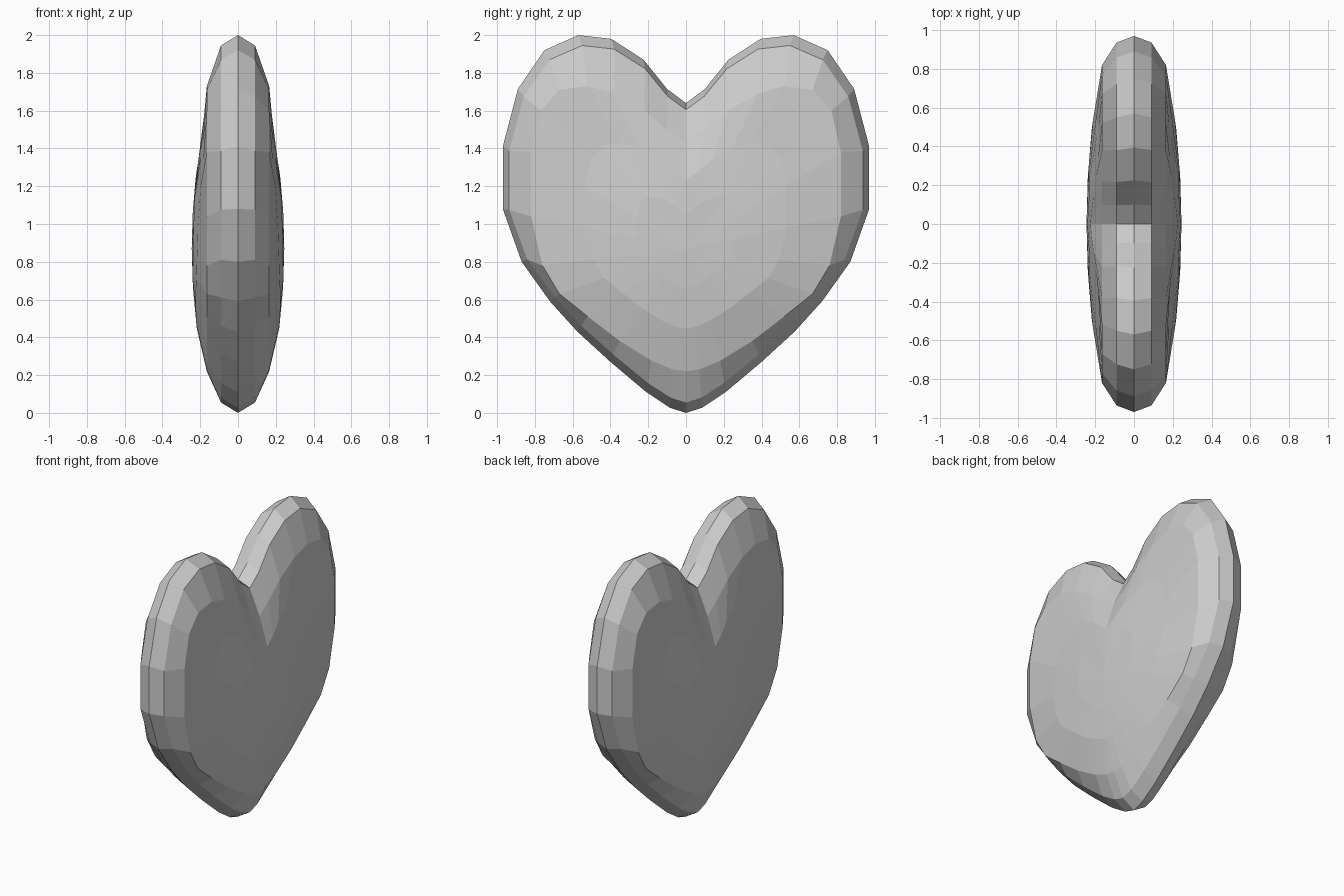
import bpy, bmesh

if "Cube" in bpy.data.objects:
    bpy.data.objects.remove(bpy.data.objects["Cube"])

# Half outlines (y, z) from the notch round to the bottom tip
RIM = [(0, 1.64), (.10, 1.715), (.225, 1.87), (.395, 1.98), (.57, 2.0), (.75, 1.92),
       (.89, 1.715), (.97, 1.41), (.97, 1.08), (.87, .80), (.72, .59), (.575, .43),
       (.40, .27), (.21, .11), (.085, .027), (0, 0)]
SHOULDER = [(0, 1.43), (.10, 1.50), (.22, 1.60), (.38, 1.69), (.52, 1.73), (.67, 1.71),
            (.77, 1.60), (.82, 1.38), (.82, 1.04), (.76, .78), (.67, .63), (.52, .51),
            (.35, .38), (.18, .275), (.07, .23), (0, .22)]
MID_Z = .87


def full(half):
    """Mirror a half outline across y = 0 into a closed loop."""
    return half + [(-y, z) for y, z in half[-2:0:-1]]


def bulge(y, z):
    """Thickness of the domed face."""
    return .245 - .11 * y * y - .15 * (z - MID_Z) ** 2


bm = bmesh.new()


def ring(points):
    return [bm.verts.new(p) for p in points]


def bridge(a, b):
    for i in range(len(a)):
        j = (i + 1) % len(a)
        bm.faces.new((a[i], a[j], b[j], b[i]))


# Shared rim, then bevel, shoulder and dome rings on each side
rim = ring([(0, y, z) for y, z in full(RIM)])
shoulder = full(SHOULDER)
for side in (-1, 1):
    rings = [rim]
    rings.append(ring([(side * .09, y * .965, 1 + (z - 1) * .945) for y, z in full(RIM)]))
    rings.append(ring([(side * .165, y, z) for y, z in shoulder]))
    for s in (.65, .32):
        pts = [(y * s, MID_Z + (z - MID_Z) * s) for y, z in shoulder]
        rings.append(ring([(side * bulge(y, z), y, z) for y, z in pts]))
    for a, b in zip(rings, rings[1:]):
        bridge(a, b)
    # Close the middle of the face
    tip = bm.verts.new((side * .245, 0, MID_Z))
    last = rings[-1]
    for i in range(len(last)):
        bm.faces.new((last[i], last[(i + 1) % len(last)], tip))

bmesh.ops.recalc_face_normals(bm, faces=bm.faces[:])
mesh = bpy.data.meshes.new("heart")
bm.to_mesh(mesh)
bm.free()
heart = bpy.data.objects.new("heart", mesh)
bpy.context.collection.objects.link(heart)
